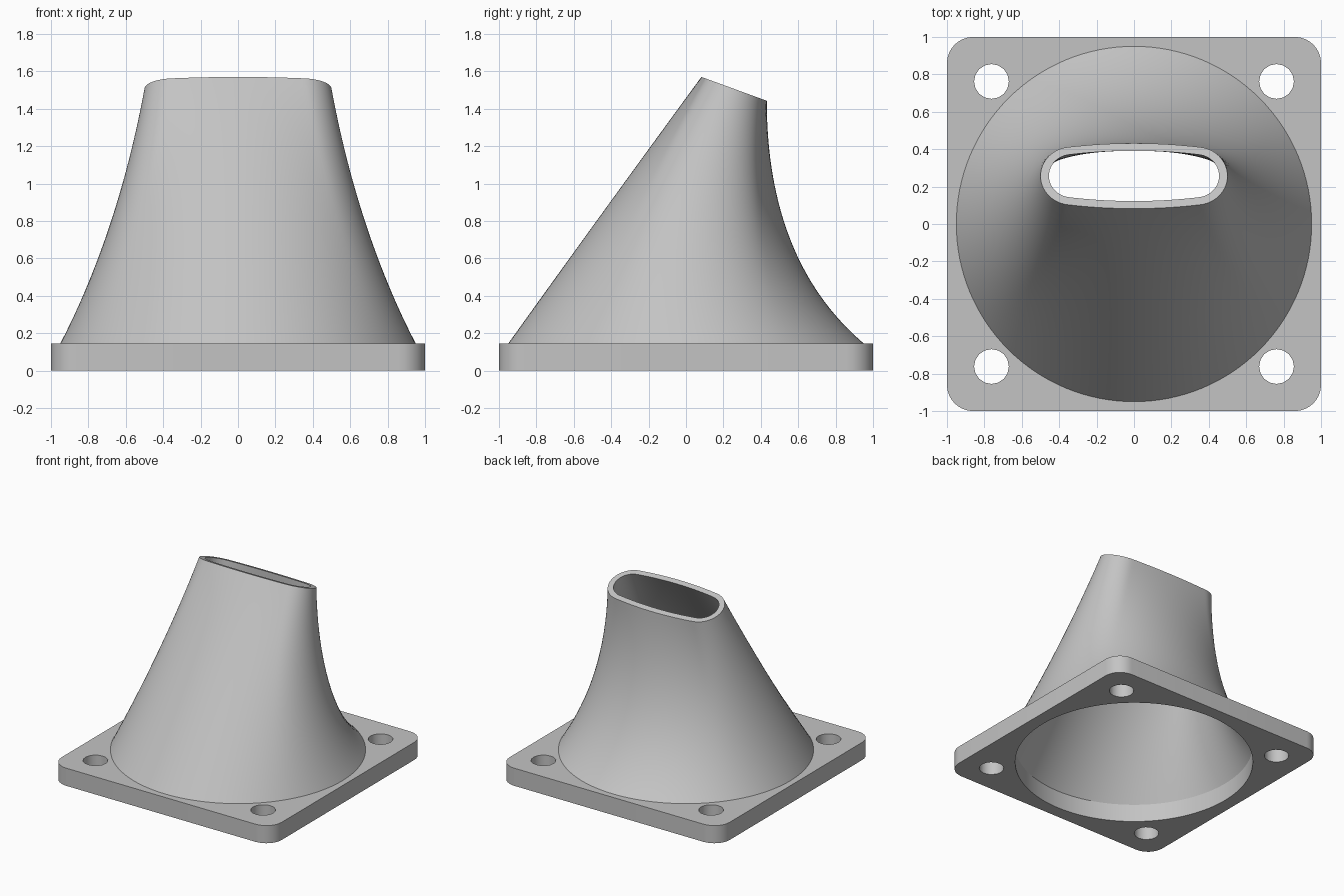
import bpy, bmesh, math
from mathutils import Vector, Matrix

if "Cube" in bpy.data.objects:
    bpy.data.objects.remove(bpy.data.objects["Cube"], do_unlink=True)

PLATE_H = 0.145
BORE_R = 0.895
SEGS = 128
TILT = Matrix.Rotation(math.radians(-20), 3, 'X')

grey = bpy.data.materials.new("plain grey")
grey.use_nodes = True
colour = (0.55, 0.55, 0.55, 1)
grey.diffuse_color = colour
grey.node_tree.nodes["Principled BSDF"].inputs["Base Color"].default_value = colour


def finish(bm, name):
    bmesh.ops.recalc_face_normals(bm, faces=bm.faces)
    mesh = bpy.data.meshes.new(name)
    bm.to_mesh(mesh)
    bm.free()
    obj = bpy.data.objects.new(name, mesh)
    bpy.context.collection.objects.link(obj)
    mesh.materials.append(grey)
    bpy.ops.object.select_all(action='DESELECT')
    obj.select_set(True)
    bpy.context.view_layer.objects.active = obj
    bpy.ops.object.shade_smooth_by_angle(angle=math.radians(35))
    return obj


def circle(r, n, cx=0, cy=0):
    return [Vector((cx + r * math.cos(math.tau * i / n),
                    cy + r * math.sin(math.tau * i / n), 0)) for i in range(n)]


def rounded_square(half, r, steps=8):
    pts = []
    for q, (sx, sy) in enumerate([(1, 1), (-1, 1), (-1, -1), (1, -1)]):
        for i in range(steps + 1):
            a = math.pi / 2 * (q + i / steps)
            pts.append(Vector((sx * (half - r) + r * math.cos(a),
                               sy * (half - r) + r * math.sin(a), 0)))
    return pts


def oval(w, h, r, n):
    """Four-arc oval, evenly spaced along its length, starting at +x."""
    big = ((w - r) ** 2 + h * h - r * r) / (2 * (h - r))
    join = math.atan2(big - h, w - r)
    end_len, side_len = r * join, big * (math.pi / 2 - join)
    quarter = []
    for i in range(n // 4 + 1):
        s = (end_len + side_len) * i / (n // 4)
        if s < end_len:
            a = s / r
            quarter.append(Vector((w - r + r * math.cos(a), r * math.sin(a), 0)))
        else:
            a = join + (s - end_len) / big
            quarter.append(Vector((big * math.cos(a), h - big + big * math.sin(a), 0)))
    half = quarter + [Vector((-p.x, p.y, 0)) for p in quarter[-2::-1]]
    return half + [Vector((p.x, -p.y, 0)) for p in half[-2:0:-1]]


def loft(base_r, mid_w, mid_h, top_w, top_h, top_r, rows=32):
    """Rings from a round base to a tilted oval mouth, along curved walls."""
    base = circle(base_r, SEGS)
    top = oval(top_w, top_h, top_r, SEGS)
    rings = []
    for j in range(rows + 1):
        t = j / rows
        ring = []
        for b, o in zip(base, top):
            mid = Vector(((b.x / base_r + o.x / top_w) / 2 * mid_w,
                          (b.y / base_r + o.y / top_h) / 2 * mid_h, 0))
            low = b + Vector((0, 0, PLATE_H))
            mid = TILT @ mid + Vector((0, 0.01, 0.74))
            high = TILT @ o + Vector((0, 0.257, 1.506))
            ring.append(low * (1 - t) ** 2 + mid * 2 * t * (1 - t) + high * t * t)
        rings.append(ring)
    return rings


# Mounting plate with a large bore and four bolt holes
bm = bmesh.new()
outlines = [rounded_square(1, 0.14), circle(BORE_R, SEGS)]
outlines += [circle(0.093, 16, x, y) for x in (-0.762, 0.762) for y in (-0.762, 0.762)]
edges = []
for pts in outlines:
    verts = [bm.verts.new(p) for p in pts]
    edges += [bm.edges.new((v, verts[i - 1])) for i, v in enumerate(verts)]
bmesh.ops.triangle_fill(bm, edges=edges, use_beauty=True)
grown = bmesh.ops.extrude_face_region(bm, geom=bm.faces[:], use_keep_orig=True)
for v in grown["geom"]:
    if isinstance(v, bmesh.types.BMVert):
        v.co.z = PLATE_H
finish(bm, "mounting_plate")

# Hollow nozzle: outer wall up, over the rim, inner wall down
outer = loft(0.95, 0.64, 0.45, 0.5, 0.186, 0.165)
inner = loft(BORE_R, 0.59, 0.40, 0.455, 0.143, 0.122)
bm = bmesh.new()
loops = [[bm.verts.new(p) for p in ring] for ring in outer + inner[::-1]]
for a, b in zip(loops, loops[1:]):
    for i in range(SEGS):
        bm.faces.new((a[i - 1], a[i], b[i], b[i - 1]))
finish(bm, "nozzle")
